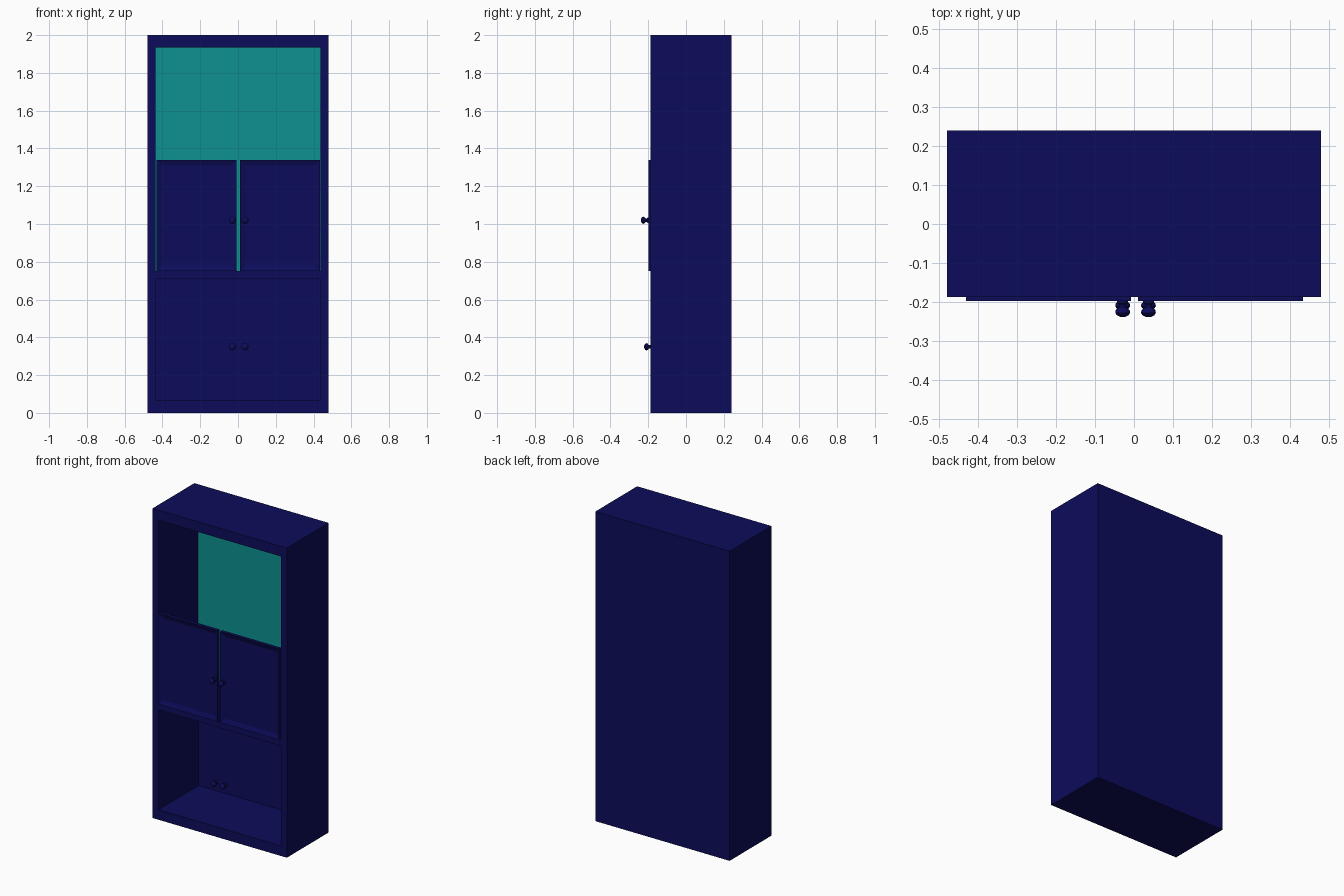
import bpy, bmesh, math
from mathutils import Matrix

if "Cube" in bpy.data.objects:
    bpy.data.objects.remove(bpy.data.objects["Cube"])


def material(name, color):
    m = bpy.data.materials.new(name)
    m.diffuse_color = (*color, 1)
    m.use_nodes = True
    m.node_tree.nodes["Principled BSDF"].inputs["Base Color"].default_value = m.diffuse_color
    return m


navy = material("navy_paint", (0.0037, 0.0037, 0.105))
teal = material("teal_paint", (0.0044, 0.28, 0.28))


def finish(bm, name, mat):
    bmesh.ops.recalc_face_normals(bm, faces=bm.faces)
    me = bpy.data.meshes.new(name)
    bm.to_mesh(me)
    bm.free()
    me.materials.append(mat)
    ob = bpy.data.objects.new(name, me)
    bpy.context.collection.objects.link(ob)
    return ob


def box_bm(x, y, z):
    bm = bmesh.new()
    size = [b - a for a, b in (x, y, z)]
    mid = [(a + b) / 2 for a, b in (x, y, z)]
    bmesh.ops.create_cube(bm, size=1, matrix=Matrix.Translation(mid) @ Matrix.Diagonal((*size, 1)))
    return bm


def box(name, x, y, z, mat=navy):
    return finish(box_bm(x, y, z), name, mat)


W, IN = 0.48, 0.437
FRONT, BACK, INNER_BACK = -0.187, 0.24, 0.222

# Carcass
box("left_side", (-W, -IN), (FRONT, BACK), (0, 2))
box("right_side", (IN, W), (FRONT, BACK), (0, 2))
box("top_board", (-IN, IN), (FRONT, BACK), (1.935, 2))
box("middle_shelf", (-IN, IN), (FRONT, INNER_BACK), (0.71, 0.75))
box("bottom_board", (-IN, IN), (FRONT, BACK), (0, 0.065))
box("back_board", (-IN, IN), (INNER_BACK, BACK), (0.065, 1.935))
# Teal lining of the upper compartment
box("upper_back_lining", (-IN, IN), (INNER_BACK - 0.004, INNER_BACK), (0.75, 1.935), teal)


# Doors with a recessed panel on the front
def door(name, x0, x1):
    bm = box_bm((x0, x1), (-0.198, -0.176), (0.752, 1.34))
    front = min(bm.faces, key=lambda f: f.calc_center_median().y)
    bmesh.ops.inset_region(bm, faces=[front], thickness=0.042)
    bmesh.ops.translate(bm, verts=front.verts, vec=(0, 0.012, 0))
    finish(bm, name, navy)


door("left_door", -0.431, -0.008)
door("right_door", 0.01, 0.433)

# Turned knobs: (radius, distance from the mounting face)
PROFILE = [(0, 0), (0.014, 0), (0.014, 0.005), (0.009, 0.01), (0.009, 0.016),
           (0.018, 0.024), (0.019, 0.031), (0.015, 0.037), (0.007, 0.041), (0, 0.042)]


def knob(name, x, y, z):
    bm = bmesh.new()
    verts = [bm.verts.new((x + r, y - d, z)) for r, d in PROFILE]
    edges = [bm.edges.new(p) for p in zip(verts, verts[1:])]
    bmesh.ops.spin(bm, geom=verts + edges, cent=(x, y, z), axis=(0, 1, 0),
                   angle=2 * math.pi, steps=16)
    bmesh.ops.remove_doubles(bm, verts=bm.verts, dist=1e-5)
    ob = finish(bm, name, navy)
    bpy.context.view_layer.objects.active = ob
    ob.select_set(True)
    bpy.ops.object.shade_smooth_by_angle(angle=math.radians(40))
    ob.select_set(False)


for side, x in (("left", -0.029), ("right", 0.037)):
    knob(f"upper_{side}_knob", x, -0.197, 1.02)
    knob(f"lower_{side}_knob", x, -0.18, 0.35)
